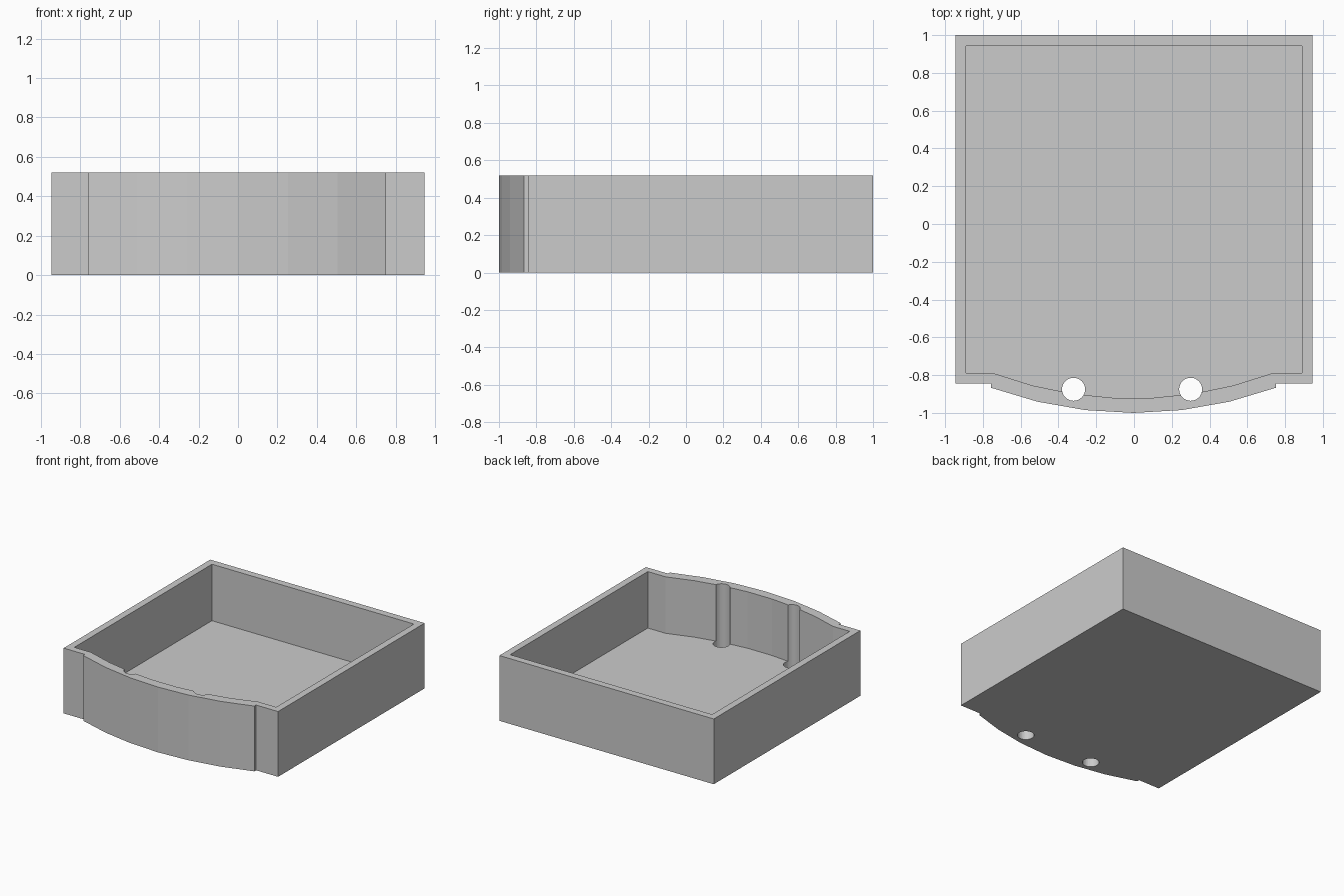
import bpy, bmesh, math
from mathutils import Vector

cube = bpy.data.objects.get("Cube")
if cube:
    bpy.data.objects.remove(cube, do_unlink=True)

HEIGHT = 0.52
FLOOR = 0.07

grey = bpy.data.materials.new("plain grey")
grey.use_nodes = True
colour = (0.6, 0.6, 0.6, 1)
grey.diffuse_color = colour
grey.node_tree.nodes["Principled BSDF"].inputs["Base Color"].default_value = colour


def bow(cx, half, y_end, y_mid, segments):
    """Shallow circular arc bulging to the front, from left end to right end."""
    sag = y_end - y_mid
    radius = (half * half + sag * sag) / (2 * sag)
    sweep = math.asin(half / radius)
    angles = [sweep * (2 * i / segments - 1) for i in range(segments + 1)]
    return [(cx + radius * math.sin(a), y_mid + radius * (1 - math.cos(a)))
            for a in angles]


def prism(name, outline, z0, z1):
    """Extrude a flat outline upwards into a closed solid."""
    bm = bmesh.new()
    face = bm.faces.new([bm.verts.new((x, y, z0)) for x, y in outline])
    top = bmesh.ops.extrude_face_region(bm, geom=[face])["geom"]
    verts = [v for v in top if isinstance(v, bmesh.types.BMVert)]
    bmesh.ops.translate(bm, verts=verts, vec=Vector((0, 0, z1 - z0)))
    bmesh.ops.recalc_face_normals(bm, faces=bm.faces[:])
    mesh = bpy.data.meshes.new(name)
    bm.to_mesh(mesh)
    bm.free()
    mesh.materials.append(grey)
    obj = bpy.data.objects.new(name, mesh)
    bpy.context.collection.objects.link(obj)
    return obj


def cut(target, cutter):
    """Subtract the cutter, then discard it."""
    cutter.hide_render = True
    mod = target.modifiers.new("cut", "BOOLEAN")
    mod.operation = "DIFFERENCE"
    mod.solver = "EXACT"
    mod.object = cutter
    bpy.context.view_layer.objects.active = target
    bpy.ops.object.modifier_apply(modifier=mod.name)
    bpy.data.objects.remove(cutter, do_unlink=True)


# Outer body: a square-backed box with a stepped, bowed front
body = [(0.945, -0.845), (0.945, 1), (-0.945, 1), (-0.945, -0.845), (-0.757, -0.845)]
body += bow(-0.003, 0.754, -0.867, -1, 6) + [(0.751, -0.845)]
tray = prism("tray", body, 0, HEIGHT)

# Inner cavity following the outer shape
cavity = [(0.89, -0.79), (0.89, 0.943), (-0.89, 0.943), (-0.89, -0.79)]
cavity += bow(-0.006, 0.738, -0.79, -0.923, 7)
cut(tray, prism("cavity_cutter", cavity, FLOOR, HEIGHT + 0.1))

# Two round channels through the front wall and floor
for cx in (-0.32, 0.3):
    ring = [(cx + 0.061 * math.cos(i * math.tau / 32),
             -0.875 + 0.061 * math.sin(i * math.tau / 32)) for i in range(32)]
    cut(tray, prism("channel_cutter", ring, -0.1, HEIGHT + 0.1))
